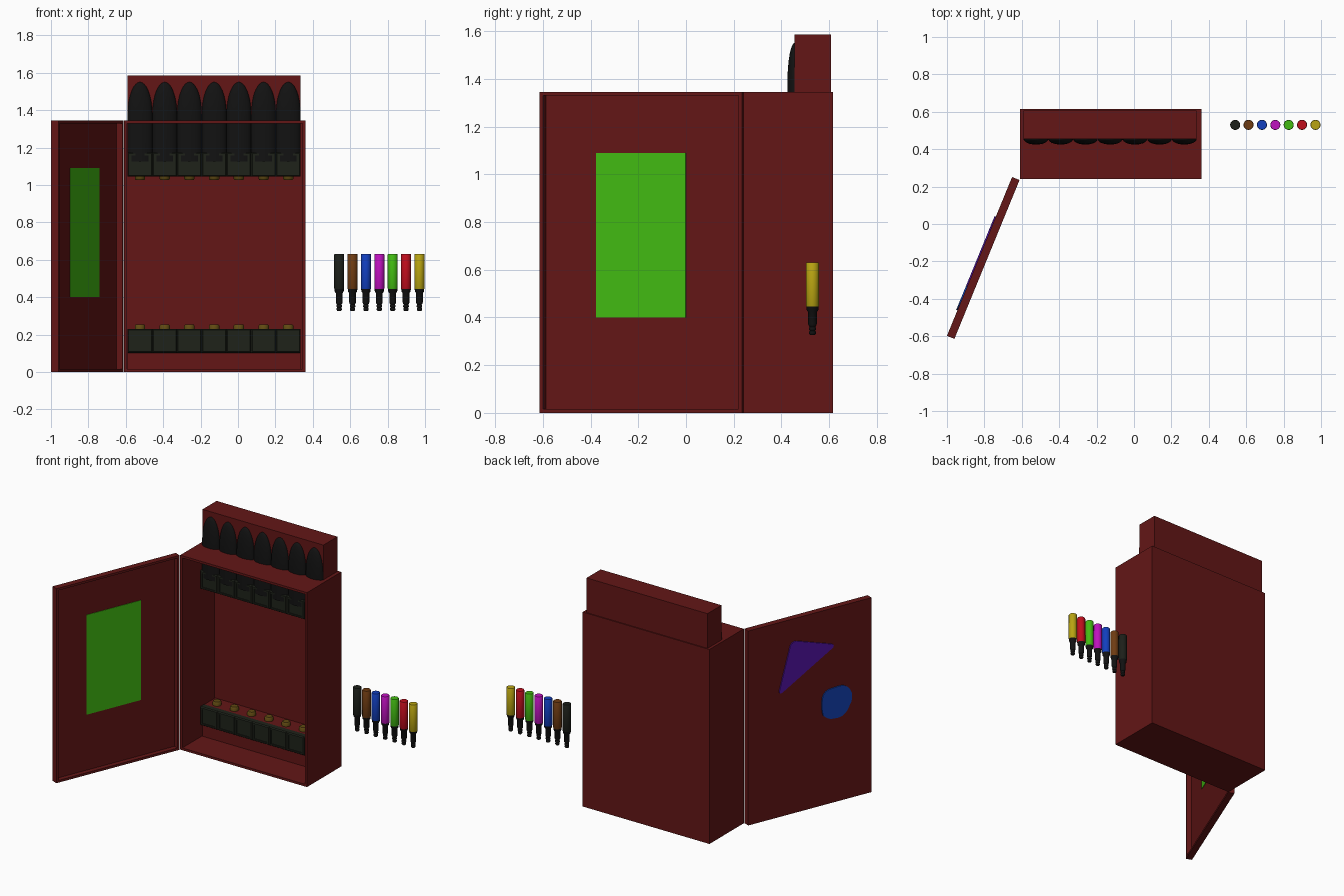
import bpy, bmesh
from math import sin, cos, pi, radians

if "Cube" in bpy.data.objects:
    bpy.data.objects.remove(bpy.data.objects["Cube"])


def material(name, rgb):
    m = bpy.data.materials.new(name)
    m.diffuse_color = (*rgb, 1)
    m.use_nodes = True
    m.node_tree.nodes["Principled BSDF"].inputs["Base Color"].default_value = m.diffuse_color
    return m


RED = material("dark_red", (.125, .008, .008))
BLACK = material("black", (.006, .006, .006))
SOCKET = material("dark_olive", (.013, .016, .010))
BRASS = material("brass", (.12, .07, .006))
GREEN = material("green", (.055, .5, .006))
PURPLE = material("purple", (.09, .007, .39))
BLUE = material("blue", (.007, .055, .45))


def finish(bm, name, mat, smooth=False):
    bmesh.ops.recalc_face_normals(bm, faces=bm.faces)
    me = bpy.data.meshes.new(name)
    bm.to_mesh(me)
    bm.free()
    for m in (mat if isinstance(mat, list) else [mat]):
        me.materials.append(m)
    ob = bpy.data.objects.new(name, me)
    bpy.context.collection.objects.link(ob)
    if smooth:
        bpy.ops.object.select_all(action='DESELECT')
        ob.select_set(True)
        bpy.context.view_layer.objects.active = ob
        bpy.ops.object.shade_smooth_by_angle(angle=radians(40))
    return ob


def box(name, lo, hi, mat, rim=0, depth=0, chamfer=0):
    """Box between two corners, optionally hollowed from its front (-y) face."""
    bm = bmesh.new()
    bmesh.ops.create_cube(bm, size=1)
    for v in bm.verts:
        v.co = [(a + b) / 2 + c * (b - a) for a, b, c in zip(lo, hi, v.co)]
    bm.normal_update()
    front = min(bm.faces, key=lambda f: f.normal.y)
    if chamfer:
        bmesh.ops.inset_region(bm, faces=[front], thickness=chamfer)
        for v in bm.verts:
            if v not in front.verts and abs(v.co.y - lo[1]) < 1e-5:
                v.co.y += chamfer
    if rim:
        bmesh.ops.inset_region(bm, faces=[front], thickness=rim)
        top = bmesh.ops.extrude_discrete_faces(bm, faces=[front])["faces"]
        for v in top[0].verts:
            v.co.y += depth
    return finish(bm, name, mat)


def lathe(name, profile, mat, loc, sides=20, split=None, squash=1):
    """Turn (radius, z) points about z; faces below height split use slot 1."""
    bm = bmesh.new()
    rings = [[bm.verts.new((r * cos(2 * pi * i / sides), squash * r * sin(2 * pi * i / sides), z))
              for i in range(sides)] for r, z in profile]
    for a, b in zip(rings, rings[1:]):
        for i in range(sides):
            j = (i + 1) % sides
            f = bm.faces.new((a[i], a[j], b[j], b[i]))
            if split is not None and f.calc_center_median().z < split:
                f.material_index = 1
    bm.faces.new(rings[-1])
    f = bm.faces.new(rings[0])
    if split is not None:
        f.material_index = 1
    ob = finish(bm, name, mat, True)
    ob.location = loc
    return ob


def plate(name, pts, y0, y1, radius, mat):
    """Thin sheet in the xz plane with rounded corners."""
    bm = bmesh.new()
    bm.faces.new([bm.verts.new((x, y0, z)) for x, z in pts])
    bmesh.ops.bevel(bm, geom=bm.verts[:], offset=radius, segments=5,
                    profile=.5, affect='VERTICES')
    ext = bmesh.ops.extrude_face_region(bm, geom=bm.faces[:])["geom"]
    for v in ext:
        if isinstance(v, bmesh.types.BMVert):
            v.co.y = y1
    return finish(bm, name, mat)


# Open cabinet shell and the two mounting blocks
box("cabinet", (-.61, .24, 0), (.36, .615, 1.345), RED, rim=.022, depth=.353)
box("upper_block", (-.59, .455, 1.05), (.335, .608, 1.585), RED)
box("lower_block", (-.59, .455, .015), (.335, .608, .228), RED)

# Seven stations: sockets, contacts and domed covers
pitch = .925 / 7
dome = [(.066, 0), (.066, .25)] + [(.066 * cos(a), .25 + .175 * sin(a))
                                   for a in [radians(k) for k in (12, 24, 36, 48, 60, 70, 79, 86, 89.5)]]
for i in range(7):
    xa = -.59 + i * pitch
    xc = xa + pitch / 2
    for row, z in (("lower", .103), ("upper", 1.045)):
        box(f"{row}_socket_{i + 1}", (xa, .427, z), (xa + pitch, .47, z + .128),
            SOCKET, rim=.014, depth=.006, chamfer=.008)
    peg = [(.028, 0), (.028, .022), (.022, .03)]
    lathe(f"lower_contact_{i + 1}", peg, BRASS, (xc, .52, .225))
    lathe(f"upper_contact_{i + 1}", [(r, -z) for r, z in peg], BRASS, (xc, .52, 1.056))
    lathe(f"domed_cover_{i + 1}", dome, BLACK, (xc, .455, 1.125), 28, squash=.46)

# Loose plugs with ribbed black tips
colours = [("black", (.012, .014, .010)), ("brown", (.16, .045, .006)), ("blue", (.006, .05, .52)),
           ("magenta", (.52, .006, .52)), ("green", (.055, .5, .006)), ("red", (.52, .004, .012)),
           ("yellow", (.48, .37, .006))]
plug = [(.010, .327), (.014, .332), (.014, .340), (.011, .344), (.015, .349), (.015, .356),
        (.012, .360), (.016, .366), (.018, .372), (.018, .422), (.024, .430), (.026, .445),
        (.027, .447), (.027, .628), (.025, .631)]
for i, (n, c) in enumerate(colours):
    lathe(f"{n}_plug", plug, [material("plug_" + n, c), BLACK],
          (.541 + i * .0715, .53, 0), split=.446)

# Open door, built closed in local space (hinge at x = 0, inner face on -y)
L = .918
door = [box("door", (-L, 0, 0), (0, .043, 1.345), RED, rim=.022, depth=.033),
        box("door_inner_panel", (-.673, .030, .40), (-.2675, .036, 1.09), GREEN),
        plate("door_triangle_marker", [(-.32, 1.20), (-.655, 1.09), (-.22, .84)],
              .040, .050, .04, PURPLE),
        plate("door_round_marker", [(-.555, .79), (-.73, .80), (-.785, .70), (-.71, .575),
                                    (-.57, .59), (-.54, .66)], .040, .050, .05, BLUE)]
for ob in door:
    ob.location = (-.612, .235, 0)
    ob.rotation_euler.z = radians(67.7)
